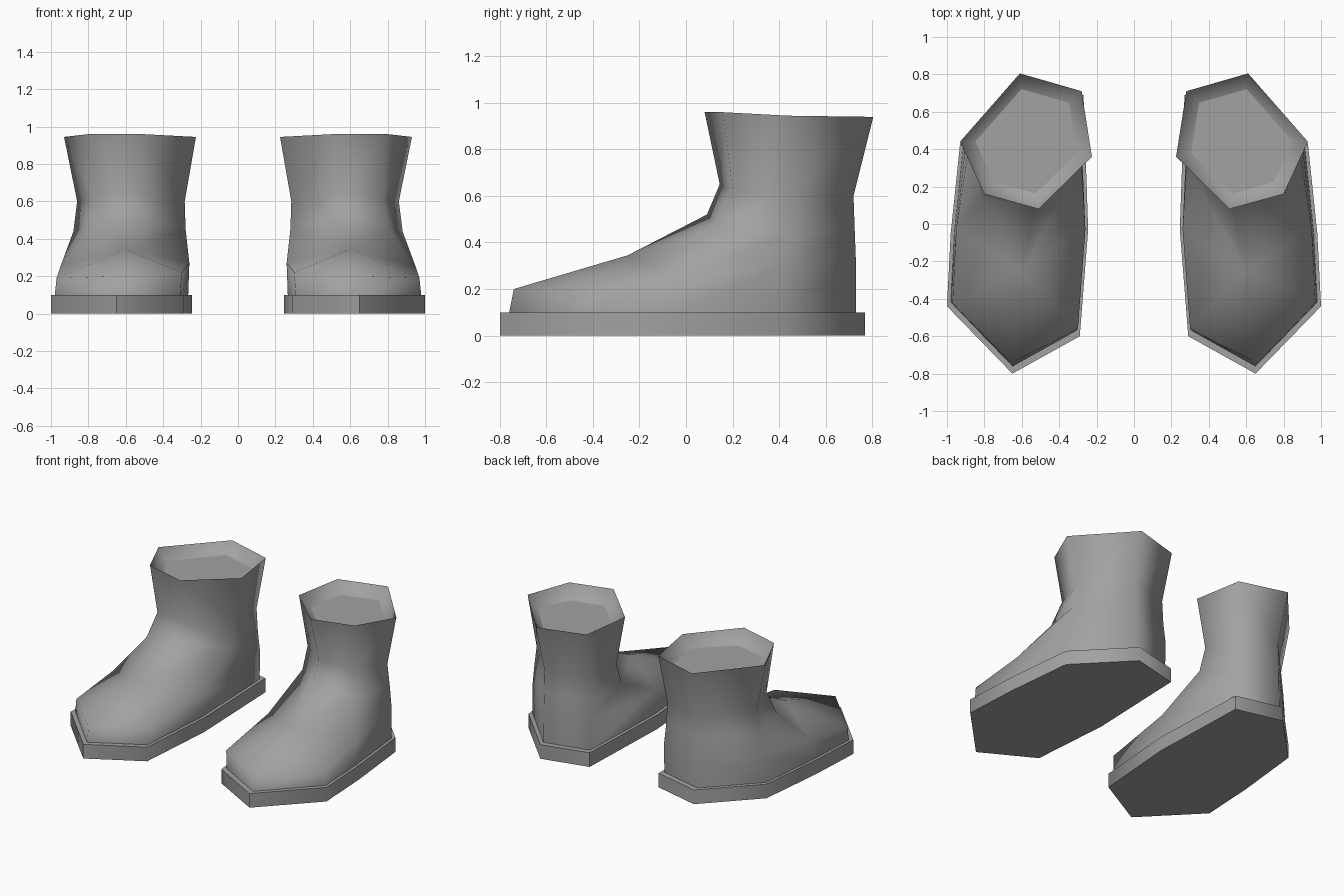
import bpy, bmesh, math

if "Cube" in bpy.data.objects:
    bpy.data.objects.remove(bpy.data.objects["Cube"])

grey = bpy.data.materials.new("boot_grey")
grey.diffuse_color = (0.36, 0.36, 0.36, 1)
grey.use_nodes = True
grey.node_tree.nodes["Principled BSDF"].inputs["Base Color"].default_value = grey.diffuse_color


def finish(name, bm, angle):
    """Turn a bmesh of one boot part into a mirrored pair."""
    bmesh.ops.recalc_face_normals(bm, faces=bm.faces[:])
    mesh = bpy.data.meshes.new(name)
    bm.to_mesh(mesh)
    bm.free()
    mesh.materials.append(grey)
    ob = bpy.data.objects.new(name, mesh)
    bpy.context.collection.objects.link(ob)
    bpy.ops.object.select_all(action='DESELECT')
    ob.select_set(True)
    bpy.context.view_layer.objects.active = ob
    bpy.ops.object.shade_smooth_by_angle(angle=math.radians(angle))
    mirror = ob.modifiers.new("other_boot", 'MIRROR')
    mirror.use_mirror_merge = False
    return ob


def ring(bm, points):
    return [bm.verts.new(p) for p in points]


def bridge(bm, a, b):
    n = len(a)
    for i in range(n):
        j = (i + 1) % n
        bm.faces.new((a[i], a[j], b[j], b[i]))


# Sole: slab with an eight-sided footprint
outline = [(0.29, -0.60), (0.65, -0.80), (1.0, -0.44), (0.98, -0.05),
           (0.93, 0.43), (0.60, 0.77), (0.27, 0.69), (0.245, -0.03)]
bm = bmesh.new()
low = ring(bm, [(x, y, 0) for x, y in outline])
high = ring(bm, [(x, y, 0.1) for x, y in outline])
bridge(bm, low, high)
bm.faces.new(low)
bm.faces.new(high)
finish("sole", bm, 65)

# Upper: foot sides
bm = bmesh.new()
base = ring(bm, [(0.63 + (x - 0.63) * 0.945, y * 0.95, 0.1) for x, y in outline])
side = ring(bm, [(0.30, -0.56, 0.22), (0.65, -0.74, 0.20), (0.97, -0.42, 0.19),
                 (0.95, -0.03, 0.25), (0.90, 0.43, 0.30), (0.60, 0.73, 0.33),
                 (0.29, 0.66, 0.30), (0.26, -0.03, 0.27)])
bridge(bm, base, side)
bm.faces.new(base)

# Shaft rings, ordered: outer back, heel, inner back, inner, front, outer
ankle_low = ring(bm, [(0.88, 0.44, 0.44), (0.60, 0.725, 0.46), (0.30, 0.65, 0.44),
                      (0.28, 0.32, 0.45), (0.53, 0.09, 0.52), (0.81, 0.14, 0.46)])
ankle = ring(bm, [(0.86, 0.44, 0.60), (0.60, 0.72, 0.60), (0.31, 0.65, 0.60),
                  (0.285, 0.37, 0.60), (0.53, 0.145, 0.65), (0.77, 0.20, 0.62)])
rim_points = [(0.93, 0.44, 0.945), (0.61, 0.805, 0.94), (0.28, 0.71, 0.94),
              (0.225, 0.36, 0.945), (0.51, 0.08, 0.96), (0.80, 0.16, 0.96)]
rim = ring(bm, rim_points)

# Toe cap, instep and the sides running into the shaft
iF, toe, oF, oM, oB, heel, iB, iM = side
aO, aH, aI, aIn, aFr, aOut = ankle_low
instep = bm.verts.new((0.60, -0.25, 0.345))
for f in [(iF, toe, instep), (toe, oF, instep), (oF, oM, instep), (iM, iF, instep),
          (instep, oM, aOut), (instep, aOut, aFr), (instep, aFr, aIn),
          (instep, aIn, iM), (oM, oB, aO, aOut), (oB, heel, aH, aO),
          (heel, iB, aI, aH), (iB, iM, aIn, aI)]:
    bm.faces.new(f)
bridge(bm, ankle_low, ankle)
bridge(bm, ankle, rim)


# Rolled opening: sloping lip, ledge and recessed floor
def inset(scale, z):
    return ring(bm, [(0.575 + (x - 0.575) * scale, 0.44 + (y - 0.44) * scale, z)
                     for x, y, _ in rim_points])


lip = inset(0.92, 0.90)
floor = inset(0.77, 0.87)
bridge(bm, rim, lip)
bridge(bm, lip, floor)
bm.faces.new(floor)
upper = finish("boot_upper", bm, 75)

# Crisp border around the recessed floor
edges = upper.data.edges
sharp = upper.data.attributes.get("sharp_edge") or \
    upper.data.attributes.new("sharp_edge", 'BOOLEAN', 'EDGE')
for e in edges:
    if all(abs(upper.data.vertices[v].co.z - 0.87) < 0.001 for v in e.vertices):
        sharp.data[e.index].value = True
